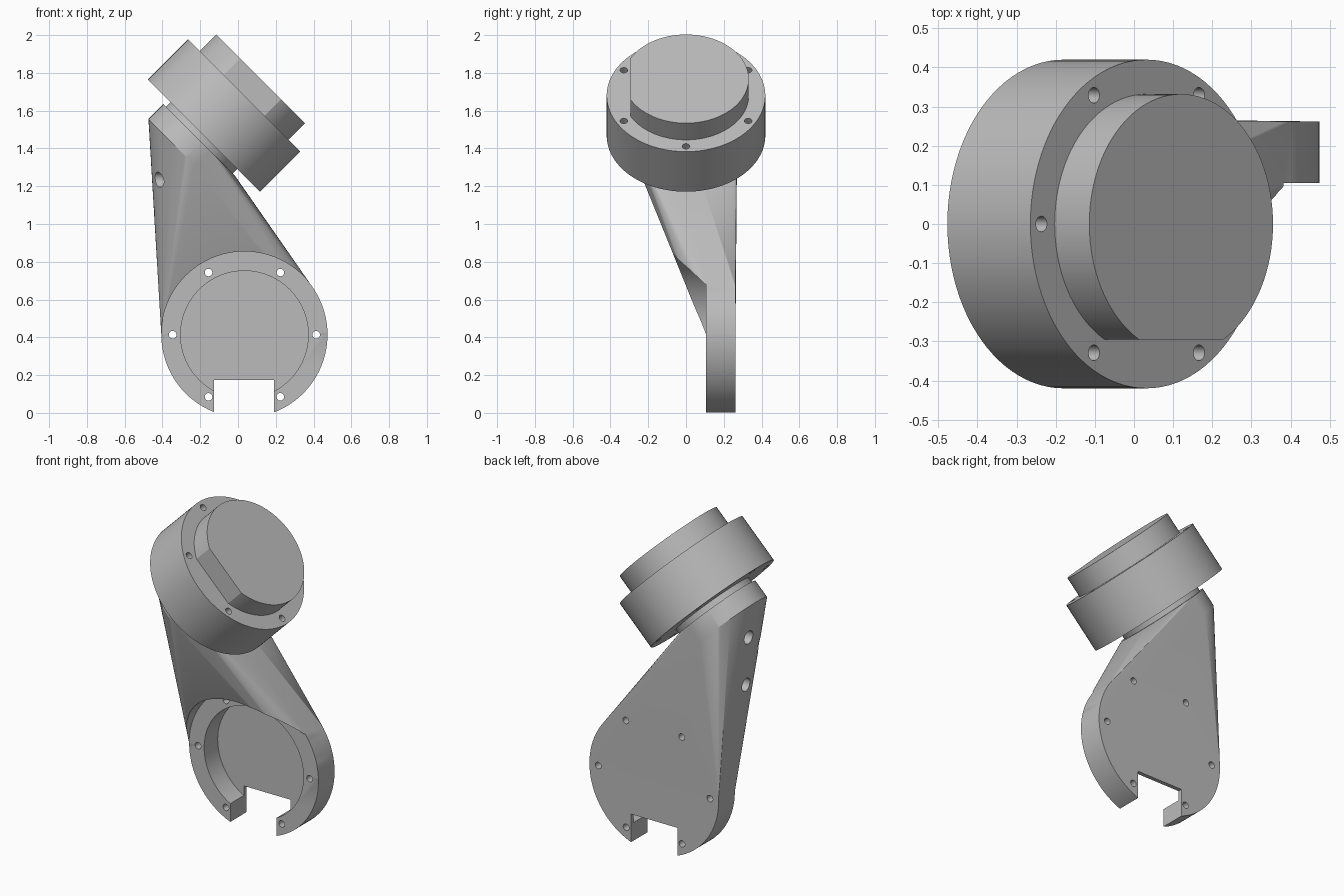
import bpy, bmesh
from math import sin, cos, pi, radians
from mathutils import Vector, Matrix

if "Cube" in bpy.data.objects:
    bpy.data.objects.remove(bpy.data.objects["Cube"], do_unlink=True)

grey = bpy.data.materials.new("light grey")
grey.use_nodes = True
grey.diffuse_color = (0.5, 0.5, 0.5, 1)
grey.node_tree.nodes["Principled BSDF"].inputs["Base Color"].default_value = (0.5, 0.5, 0.5, 1)


def make(name, bm):
    bmesh.ops.recalc_face_normals(bm, faces=bm.faces)
    mesh = bpy.data.meshes.new(name)
    bm.to_mesh(mesh)
    bm.free()
    mesh.materials.append(grey)
    ob = bpy.data.objects.new(name, mesh)
    bpy.context.collection.objects.link(ob)
    return ob


def cylinder(name, start, end, radius, sides=96):
    start, end = Vector(start), Vector(end)
    axis = end - start
    turn = axis.to_track_quat('Z', 'Y').to_matrix().to_4x4()
    bm = bmesh.new()
    bmesh.ops.create_cone(bm, cap_ends=True, segments=sides, radius1=radius, radius2=radius,
                          depth=axis.length, matrix=Matrix.Translation((start + end) / 2) @ turn)
    return make(name, bm)


def box(name, low, high):
    low, high = Vector(low), Vector(high)
    bm = bmesh.new()
    bmesh.ops.create_cube(bm, size=1, matrix=Matrix.Translation((low + high) / 2)
                          @ Matrix.Diagonal((high - low).to_4d()))
    return make(name, bm)


def combine(target, tool, operation='DIFFERENCE'):
    mod = target.modifiers.new("combine", 'BOOLEAN')
    mod.operation, mod.object, mod.solver = operation, tool, 'EXACT'
    bpy.ops.object.select_all(action='DESELECT')
    bpy.context.view_layer.objects.active = target
    target.select_set(True)
    bpy.ops.object.modifier_apply(modifier=mod.name)
    bpy.data.objects.remove(tool, do_unlink=True)


# Shared dimensions
cx, cz, rim = 0.034, 0.414, 0.44
front, back = 0.105, 0.262
axis = Vector((1, 0, 1)).normalized()
across = Vector((1, 0, -1)).normalized()
side = Vector((0, 1, 0))
head_low = Vector((-0.18, 0, 1.468))
head_high = head_low + axis * 0.3
neck_high = head_low - axis * 0.035
neck_low = head_low - axis * 0.146


def ring(center, u, v, radius, count, span=2 * pi):
    return [center + u * radius * cos(span * i / count) + v * radius * sin(span * i / count)
            for i in range(count + 1)]


# Arm: hull from the upper half of the base disc to the tilted neck
points = []
for y in (front, back):
    points += ring(Vector((cx, y, cz)), Vector((1, 0, 0)), Vector((0, 0, 1)), rim, 48, pi)
for center in (neck_low, neck_high):
    points += ring(center, across, side, 0.27, 96)[:-1]
bm = bmesh.new()
for p in points:
    bm.verts.new(p)
hull = bmesh.ops.convex_hull(bm, input=bm.verts)
loose = [v for v in bm.verts if not v.link_faces]
bmesh.ops.delete(bm, geom=loose, context='VERTS')
arm = make("arm_bracket", bm)

# Lower disc, front clearance, shallow cup and bottom slot
combine(arm, cylinder("base_disc", (cx, front, cz), (cx, back, cz), rim), 'UNION')
combine(arm, cylinder("clearance", (cx, -1, cz), (cx, front, cz), rim + 0.0005))
combine(arm, cylinder("cup", (cx, -1, cz), (cx, 0.237, cz), 0.338))
combine(arm, box("slot", (-0.126, -1, -1), (0.19, 1, 0.175)))

# Bolt holes through the base rim
for i in range(6):
    x, z = cx + 0.38 * cos(i * pi / 3), cz + 0.38 * sin(i * pi / 3)
    combine(arm, cylinder("hole", (x, 0, z), (x, 0.5, z), 0.02, 24))

# Side holes in the arm
for y, z in ((0.05, 1.355), (0.05, 1.06), (-0.11, 1.235)):
    combine(arm, cylinder("hole", (-0.7, y, z), (-0.34, y, z), 0.04, 32))

# Head drum with bolt holes
spacer = cylinder("neck_spacer", neck_high - axis * 0.01, head_low + axis * 0.01, 0.25)
drum = cylinder("head_drum", head_low, head_high, 0.42)
for i in range(6):
    p = across * 0.38 * cos(i * pi / 3) + side * 0.38 * sin(i * pi / 3)
    combine(drum, cylinder("hole", head_low + p - axis * 0.1, head_high + p + axis * 0.1, 0.02, 24))

# Raised boss with one flat side
boss = cylinder("head_boss", head_high - axis * 0.005, head_high + axis * 0.125, 0.332)
combine(boss, box("flat", (-2, -1, 0), (2, -0.295, 3)))

for ob in (arm, spacer, drum, boss):
    bpy.ops.object.select_all(action='DESELECT')
    bpy.context.view_layer.objects.active = ob
    ob.select_set(True)
    bpy.ops.object.shade_smooth_by_angle(angle=radians(25))
